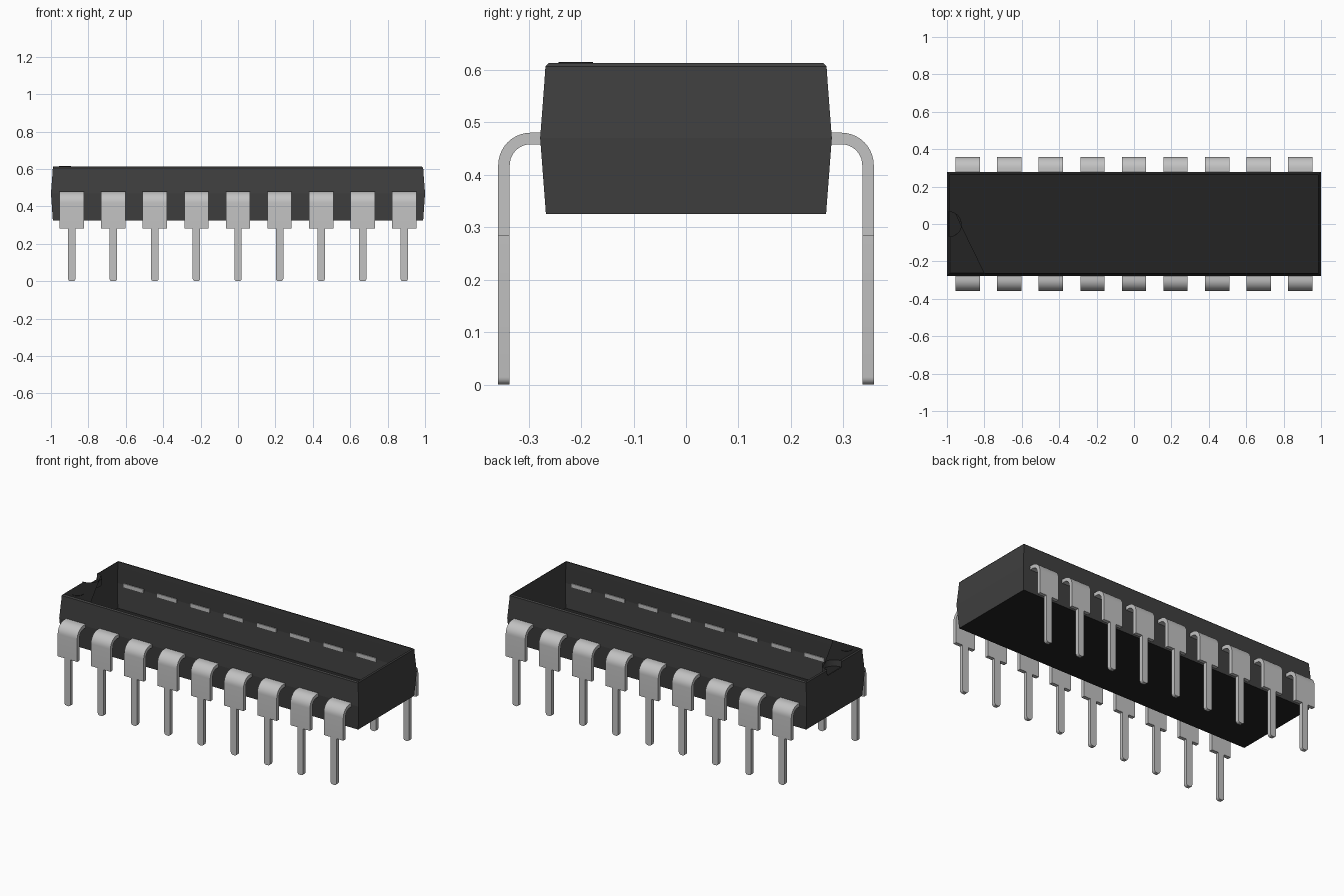
import bpy, bmesh, math
from mathutils import Vector

cube = bpy.data.objects.get("Cube")
if cube:
    bpy.data.objects.remove(cube, do_unlink=True)


def material(name, value):
    m = bpy.data.materials.new(name)
    m.use_nodes = True
    colour = (value, value, value, 1)
    m.diffuse_color = colour
    m.node_tree.nodes["Principled BSDF"].inputs["Base Color"].default_value = colour
    return m


black = material("black_plastic", 0.05)
dark = material("dark_plastic", 0.017)
metal = material("tinned_metal", 0.54)


def finish(bm, name, mats, smooth=False):
    mesh = bpy.data.meshes.new(name)
    bm.to_mesh(mesh)
    bm.free()
    for m in mats:
        mesh.materials.append(m)
    ob = bpy.data.objects.new(name, mesh)
    bpy.context.collection.objects.link(ob)
    if smooth:
        bpy.ops.object.select_all(action="DESELECT")
        ob.select_set(True)
        bpy.context.view_layer.objects.active = ob
        bpy.ops.object.shade_smooth_by_angle(angle=math.radians(30))
    return ob


def arc(cx, cy, r, start, end, n):
    angles = [math.radians(start + (end - start) * i / n) for i in range(n + 1)]
    return [(cx + r * math.cos(a), cy + r * math.sin(a)) for a in angles]


def prism(bm, points, offset):
    """Extrude a planar outline into a closed solid."""
    face = bm.faces.new([bm.verts.new(p) for p in points])
    res = bmesh.ops.extrude_face_region(bm, geom=[face], use_keep_orig=True)
    bmesh.ops.translate(bm, vec=Vector(offset),
                        verts=[v for v in res["geom"] if isinstance(v, bmesh.types.BMVert)])


# Hollow open-topped body: stacked rings with a notch in the -x end
NOTCH = 0.068
TOP, NOTCH_Z = 0.613, 0.575
bm = bmesh.new()
levels = [(0.325, 0.99, 0.267), (0.47, 1.0, 0.278), (NOTCH_Z, 0.992, 0.27),
          (0.606, 0.99, 0.268), (TOP, 0.984, 0.261)]
rings = []
for z, x, y in levels:
    outline = [(-x, -y), (x, -y), (x, y), (-x, y), (-x, NOTCH), (-x, -NOTCH)]
    rings.append([bm.verts.new((px, py, z)) for px, py in outline])
for k in range(len(rings) - 1):
    for i in range(6):
        if i == 4 and k >= 2:
            continue  # notch opening
        j = (i + 1) % 6
        bm.faces.new([rings[k][i], rings[k][j], rings[k + 1][j], rings[k + 1][i]])
floor = bm.faces.new(rings[0][::-1])
floor.material_index = 1
finish(bm, "body_shell", [black, dark])

# Notch pocket: curved wall and half-round floor
bm = bmesh.new()
curve = arc(-0.99, 0, NOTCH, -90, 90, 12)
low = [bm.verts.new((x, y, NOTCH_Z)) for x, y in curve]
high = [bm.verts.new((x, y, TOP)) for x, y in curve]
for i in range(len(curve) - 1):
    bm.faces.new([low[i + 1], low[i], high[i], high[i + 1]])
bm.faces.new(low).material_index = 1
finish(bm, "notch_pocket", [black, dark], True)

# Remaining corner of the top skin beside the notch
bm = bmesh.new()
corner = [(-0.984, -0.261), (-0.8, -0.261)] + arc(-0.99, 0, NOTCH, 60, -85, 10)
corner.append((-0.984, -NOTCH))
bm.faces.new([bm.verts.new((x, y, TOP)) for x, y in corner])
finish(bm, "top_corner", [dark])

# Round pin-one marker
bm = bmesh.new()
ring = arc(-0.925, -0.21, 0.033, 0, 345, 23)
prism(bm, [(x, y, TOP - 0.001) for x, y in ring], (0, 0, 0.003))
bmesh.ops.recalc_face_normals(bm, faces=bm.faces)
finish(bm, "pin_one_marker", [dark])

# Pins: a wide bent shoulder over a narrow rounded leg, in two mirrored rows
OUT, IN, WIDE, SLIM, STEP = 0.358, 0.336, 0.13, 0.04, 0.2222
shoulder = [(0.272, 0.48)] + arc(OUT - 0.062, 0.418, 0.062, 90, 0, 10)
shoulder += [(OUT, 0.283), (IN, 0.283)] + arc(OUT - 0.062, 0.418, 0.04, 0, 90, 10)
shoulder += [(0.272, 0.458)]
tip = SLIM / 2
r = 0.014
leg = [(-tip, 0.283)] + arc(-tip + r, r, r, 180, 270, 5)
leg += arc(tip - r, r, r, 270, 360, 5) + [(tip, 0.283)]
for side, row in ((-1, "front"), (1, "back")):
    for n in range(9):
        cx = (n - 4) * STEP
        bm = bmesh.new()
        prism(bm, [(cx - WIDE / 2, side * y, z) for y, z in shoulder], (WIDE, 0, 0))
        prism(bm, [(cx + x, side * IN, z) for x, z in leg], (0, side * (OUT - IN), 0))
        bmesh.ops.recalc_face_normals(bm, faces=bm.faces)
        finish(bm, f"{row}_pin_{n + 1}", [metal], True)
